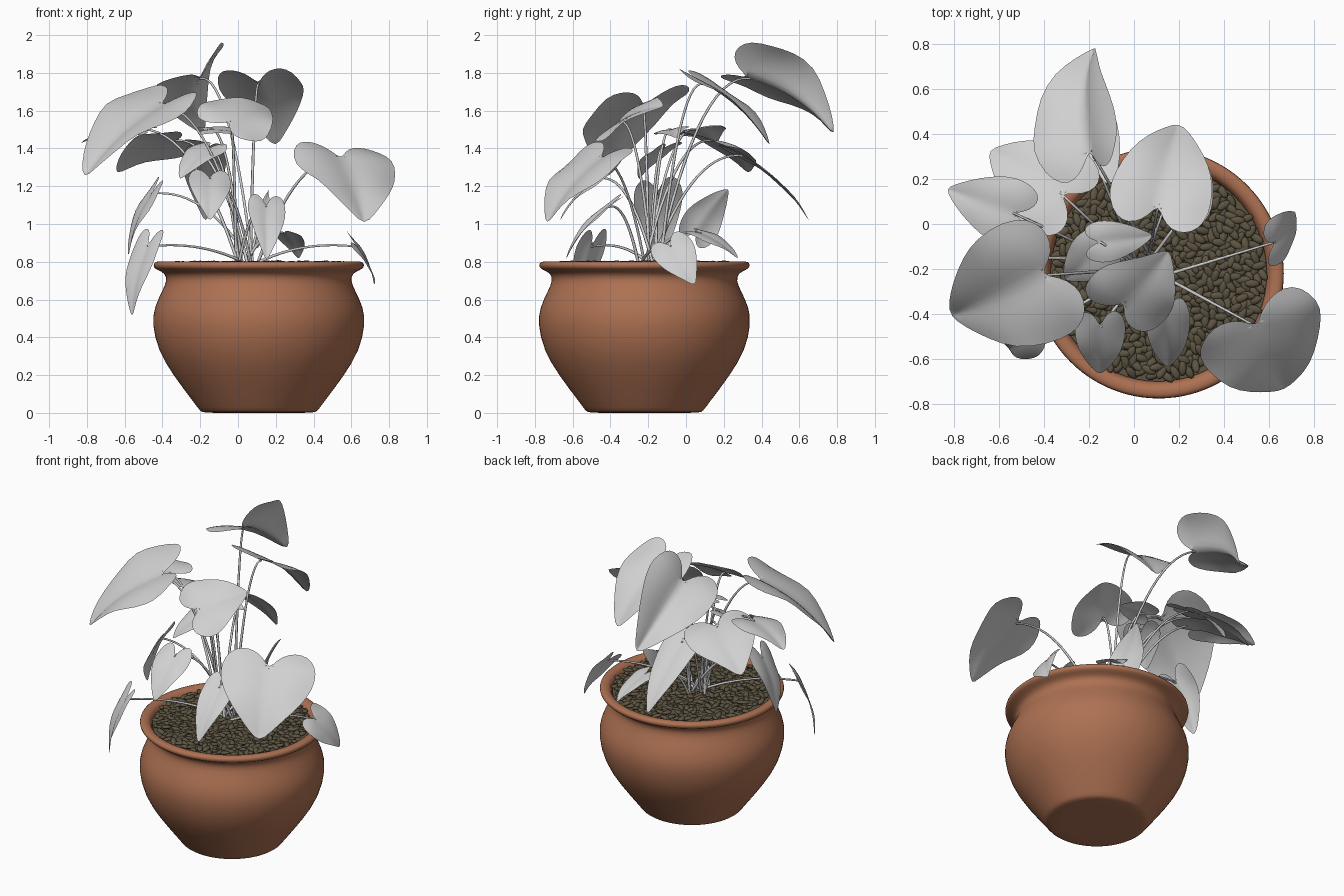
import bpy
import bmesh
import math
import random
from mathutils import Vector, Matrix

random.seed(4)
if "Cube" in bpy.data.objects:
    bpy.data.objects.remove(bpy.data.objects["Cube"], do_unlink=True)

POT_CENTRE = Vector((0.11, -0.22, 0))
STEM_ROOT = Vector((0.04, -0.18, 0.76))


def make_material(name, colour, roughness=0.7):
    material = bpy.data.materials.new(name)
    material.use_nodes = True
    material.diffuse_color = (*colour, 1)
    shader = next(n for n in material.node_tree.nodes if n.type == "BSDF_PRINCIPLED")
    shader.inputs["Base Color"].default_value = (*colour, 1)
    shader.inputs["Roughness"].default_value = roughness
    return material


terracotta = make_material("terracotta", (0.42, 0.165, 0.085))
leaf_grey = make_material("leaf grey", (0.63, 0.63, 0.63))
pebble_brown = make_material("pebble brown", (0.11, 0.09, 0.055))


def finish(name, bm, material, subdivisions=0):
    """Turn a bmesh into a smooth shaded object."""
    mesh = bpy.data.meshes.new(name)
    for face in bm.faces:
        face.smooth = True
    bm.to_mesh(mesh)
    bm.free()
    mesh.materials.append(material)
    obj = bpy.data.objects.new(name, mesh)
    bpy.context.collection.objects.link(obj)
    if subdivisions:
        modifier = obj.modifiers.new("Smooth surface", "SUBSURF")
        modifier.levels = modifier.render_levels = subdivisions


def lathe(name, profile, material, steps):
    """Spin a radius and height profile around the pot axis."""
    bm = bmesh.new()
    verts = [bm.verts.new((r, 0, z)) for r, z in profile]
    edges = [bm.edges.new(pair) for pair in zip(verts, verts[1:])]
    bmesh.ops.spin(bm, geom=verts + edges, cent=(0, 0, 0), axis=(0, 0, 1),
                   angle=math.tau, steps=steps, use_duplicate=False)
    bmesh.ops.remove_doubles(bm, verts=bm.verts, dist=0.0005)
    bmesh.ops.recalc_face_normals(bm, faces=bm.faces)
    bmesh.ops.translate(bm, verts=bm.verts, vec=POT_CENTRE)
    finish(name, bm, material, 1)


# Pot with a round belly, a narrow neck and a rolled rim
lathe("pot", [(0, 0), (0.15, 0), (0.295, 0), (0.31, 0.008), (0.34, 0.05),
              (0.455, 0.2), (0.535, 0.33), (0.566, 0.47), (0.555, 0.56),
              (0.51, 0.65), (0.487, 0.7), (0.497, 0.74), (0.54, 0.757),
              (0.559, 0.77), (0.559, 0.793), (0.54, 0.803), (0.505, 0.8),
              (0.485, 0.775), (0.475, 0.7)], terracotta, 48)

# Ground disc under the pebbles
lathe("soil", [(0, 0.765), (0.2, 0.765), (0.4, 0.765), (0.485, 0.765)], pebble_brown, 32)

# Layer of seed-shaped pebbles, spread in a sunflower spiral
bm = bmesh.new()
COUNT = 620
for i in range(COUNT):
    radius = 0.465 * math.sqrt((i + 0.5) / COUNT)
    angle = i * 2.39996
    spot = POT_CENTRE + Vector((radius * math.cos(angle), radius * math.sin(angle),
                                random.uniform(0.775, 0.793)))
    turn = Matrix.Rotation(random.uniform(0, math.tau), 4, "Z")
    tilt = Matrix.Rotation(random.uniform(-0.35, 0.35), 4, "Y")
    size = Matrix.Diagonal((0.035, 0.018, 0.011, 1))
    bmesh.ops.create_icosphere(bm, subdivisions=2, radius=1,
                               matrix=Matrix.Translation(spot) @ turn @ tilt @ size)
finish("pebbles", bm, pebble_brown)

# Half outline of a heart-shaped leaf: along the midrib, then sideways
OUTLINE = [(0, 0), (-0.15, 0.07), (-0.25, 0.18), (-0.27, 0.31), (-0.19, 0.43),
           (0, 0.5), (0.22, 0.48), (0.45, 0.39), (0.68, 0.25), (0.87, 0.11), (1, 0)]
RINGS = 5


def stem(name, end):
    """Arching stalk from the middle of the pot to a leaf."""
    angle = random.uniform(0, math.tau)
    spread = random.uniform(0.02, 0.08)
    start = STEM_ROOT + Vector((math.cos(angle), math.sin(angle), 0)) * spread
    bend = start.lerp(end, 0.45)
    bend.z = end.z + 0.04
    curve = bpy.data.curves.new(name, "CURVE")
    curve.dimensions = "3D"
    curve.bevel_depth = 0.008
    curve.bevel_resolution = 1
    curve.use_fill_caps = True
    path = curve.splines.new("POLY")
    path.points.add(15)
    for i, point in enumerate(path.points):
        t = i / 15
        point.co = (*start.lerp(bend, t).lerp(bend.lerp(end, t), t), 1)
        point.radius = 1.1 - 0.4 * t
    curve.materials.append(leaf_grey)
    bpy.context.collection.objects.link(bpy.data.objects.new(name, curve))


def leaf(name, base, tip, width, roll=0, fold=15, arch=0.07):
    """Heart-shaped blade from its stalk joint to its tip, with its stalk."""
    base, tip = Vector(base), Vector(tip)
    axis = (tip - base).normalized()
    length = (tip - base).length
    level = axis.cross(Vector((0, 0, 1))).normalized()
    # A positive roll lifts the side on the right of the midrib
    side = Matrix.Rotation(-math.radians(roll), 3, axis) @ level
    up = side.cross(axis)
    lift = math.radians(fold)
    phase = random.uniform(0, math.tau)
    bm = bmesh.new()
    for sign in (1, -1):
        grid = []
        for s, w in OUTLINE:
            row = []
            for k in range(RINGS):
                f = k / (RINGS - 1)
                along = max(s, 0) * (1 - f) + s * f
                across = w * f * width
                rise = across * math.sin(lift) + 4 * along * (1 - along) * arch * length
                # Outer edges roll down a little and ripple
                rise -= across * across * 0.6 / width
                rise += 0.04 * width * f * f * w * 2 * math.sin(along * 9 + phase + sign)
                co = (base + axis * along * length
                      + side * sign * across * math.cos(lift) + up * rise)
                row.append(bm.verts.new(co))
            grid.append(row)
        for a, b in zip(grid, grid[1:]):
            for k in range(RINGS - 1):
                quad = (a[k], a[k + 1], b[k + 1], b[k])
                bm.faces.new(quad if sign < 0 else quad[::-1])
    bmesh.ops.remove_doubles(bm, verts=bm.verts, dist=0.0002)
    bmesh.ops.recalc_face_normals(bm, faces=bm.faces)
    if sum(face.normal.dot(up) for face in bm.faces) < 0:
        bmesh.ops.reverse_faces(bm, faces=bm.faces)
    finish(name, bm, leaf_grey, 1)
    stem(name.replace("leaf", "stem"), base)


# Large upper leaves
leaf("leaf_top_back", (-0.2, 0.34, 1.77), (-0.17, 0.79, 1.46), 0.6, 40, 40, 0.11)
leaf("leaf_large_right", (-0.42, -0.23, 1.62), (-0.82, -0.41, 1.23), 0.66, 12, 24)
leaf("leaf_large_left", (0.55, -0.46, 1.34), (0.67, -0.74, 0.99), 0.62, 5, 18)
leaf("leaf_upper_middle", (0.11, 0.09, 1.74), (0.2, 0.45, 1.4), 0.5, 3, 22)
leaf("leaf_upper_front", (-0.04, -0.35, 1.54), (0.16, -0.11, 1.62), 0.45, -26)
leaf("leaf_right_back", (-0.33, 0.14, 1.44), (-0.65, 0.33, 1.26), 0.46, -15)
leaf("leaf_far_right", (-0.54, 0.05, 1.5), (-0.84, 0.16, 1.42), 0.32, 8)
leaf("leaf_back_low", (-0.18, 0.3, 1.36), (-0.17, 0.66, 1.0), 0.25, 5)

# Small leaves in the middle
leaf("leaf_inner_right", (-0.16, -0.12, 1.4), (-0.31, -0.25, 1.23), 0.24, 10)
leaf("leaf_inner_left", (-0.15, -0.08, 1.5), (0.09, -0.05, 1.45), 0.2, -12)
leaf("leaf_front_middle", (-0.15, -0.46, 1.24), (-0.15, -0.67, 1.01), 0.24, 6)
leaf("leaf_front_low", (0.15, -0.41, 1.09), (0.15, -0.64, 0.8), 0.22, 8, 22)
leaf("leaf_inner_back", (0.13, 0.06, 0.97), (0.17, 0.23, 1.19), 0.24, 55)
leaf("leaf_back_small", (0.25, 0.08, 0.95), (0.32, 0.28, 0.81), 0.2, -10)

# Drooping leaves around the rim
leaf("leaf_rim_right", (-0.46, -0.15, 1.16), (-0.58, -0.12, 0.82), 0.28, 25)
leaf("leaf_rim_front", (-0.48, -0.5, 0.88), (-0.56, -0.55, 0.5), 0.22, 10, 20)
leaf("leaf_rim_left", (0.63, -0.08, 0.88), (0.72, 0.05, 0.67), 0.24, -50)
